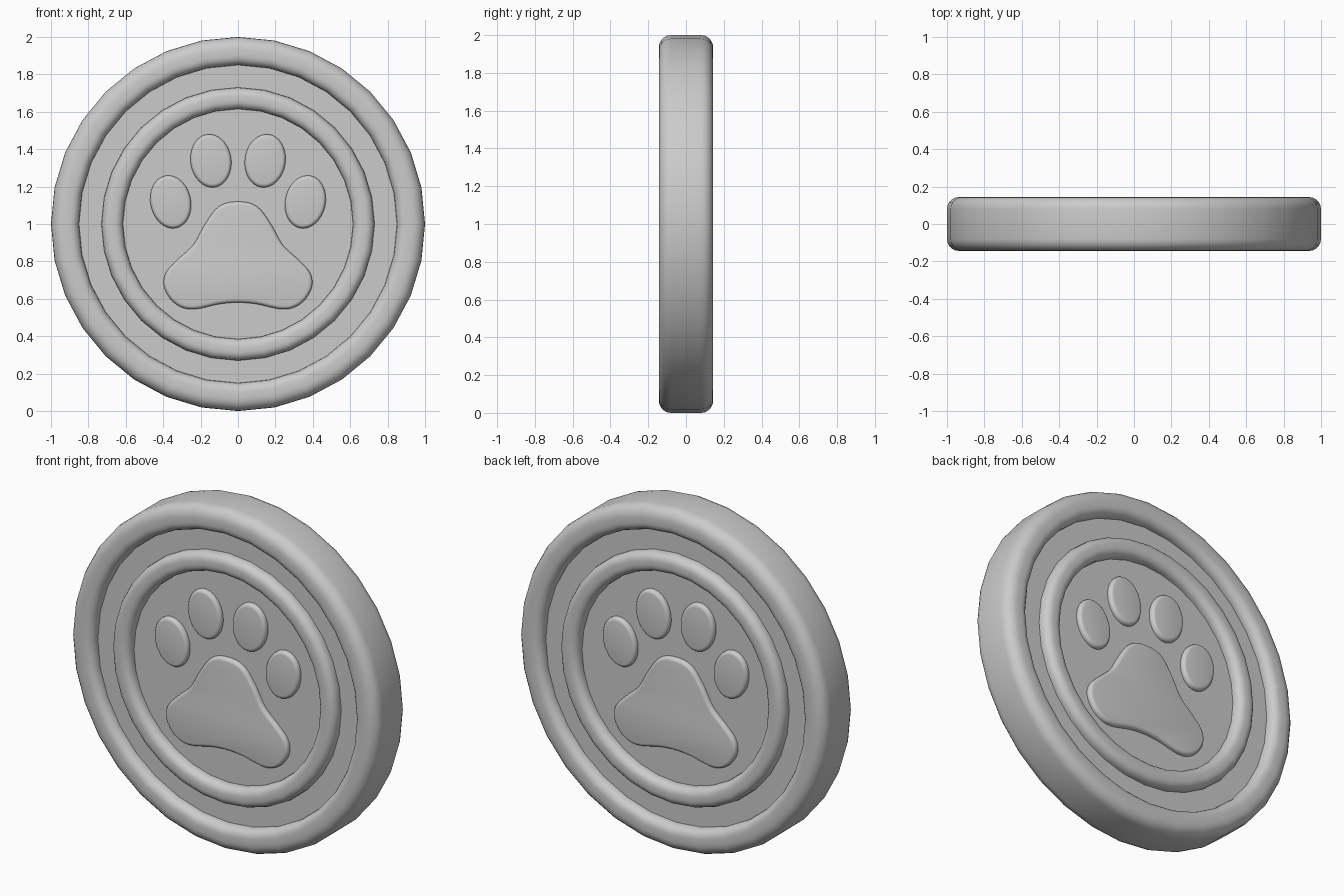
import bpy, bmesh
from math import sin, cos, pi, radians
from mathutils import Vector

if "Cube" in bpy.data.objects:
    bpy.data.objects.remove(bpy.data.objects["Cube"])

FLOOR, TOP, PAD_TOP, CZ = 0.085, 0.144, 0.113, 1.0


def finish(bm, name):
    bmesh.ops.recalc_face_normals(bm, faces=bm.faces[:])
    me = bpy.data.meshes.new(name)
    bm.to_mesh(me)
    bm.free()
    ob = bpy.data.objects.new(name, me)
    bpy.context.collection.objects.link(ob)
    bpy.ops.object.select_all(action='DESELECT')
    ob.select_set(True)
    bpy.context.view_layer.objects.active = ob
    bpy.ops.object.shade_smooth_by_angle(angle=radians(40))
    return ob


def arc(r, y, rad, a0, a1, n=5):
    return [(r + rad * cos(radians(a0 + (a1 - a0) * i / n)),
             y + rad * sin(radians(a0 + (a1 - a0) * i / n))) for i in range(n + 1)]


def bridge(bm, a, b):
    n = len(a)
    for i in range(n):
        bm.faces.new((a[i], a[(i + 1) % n], b[(i + 1) % n], b[i]))


# Coin: rounded rim, groove, raised inner ring and recessed centre, lathed about y
half = arc(0.935, TOP - 0.065, 0.065, 0, 90)
half += arc(0.90, TOP - 0.05, 0.05, 90, 180) + [(0.85, FLOOR), (0.73, FLOOR)]
half += arc(0.685, TOP - 0.045, 0.045, 0, 90) + arc(0.66, TOP - 0.045, 0.045, 90, 180)
half += [(0.615, FLOOR)]
profile = [(r, y) for r, y in reversed(half)] + [(r, -y) for r, y in half]
SEG = 32
bm = bmesh.new()
rings = [[bm.verts.new((r * sin(2 * pi * i / SEG), y, CZ + r * cos(2 * pi * i / SEG)))
          for i in range(SEG)] for r, y in profile]
for a, b in zip(rings, rings[1:]):
    bridge(bm, a, b)
bm.faces.new(rings[0])
bm.faces.new(rings[-1])
finish(bm, "coin_body")


# Raised pads with a rounded top edge, mirrored to the back of the coin
def pad(name, pts, mirror_x=False):
    n = len(pts)
    pts = [Vector(p) for p in pts]
    if sum(pts[i].cross(pts[(i + 1) % n]) for i in range(n)) < 0:
        pts.reverse()
    norms = []
    for i in range(n):
        t = (pts[(i + 1) % n] - pts[i - 1]).normalized()
        norms.append(Vector((-t.y, t.x)))
    bev = 0.02
    layers = [(0, FLOOR - 0.003)]
    layers += [(bev * (1 - cos(a)), PAD_TOP - bev + bev * sin(a))
               for a in (0, pi / 8, pi / 4, 3 * pi / 8, pi / 2)]
    bm = bmesh.new()
    loops = []
    for inset, y in layers:
        loops.append([bm.verts.new((p.x + m.x * inset, -y, p.y + m.y * inset))
                      for p, m in zip(pts, norms)])
    for a, b in zip(loops, loops[1:]):
        bridge(bm, a, b)
    cap = bm.faces.new(loops[-1])
    cap.normal_update()
    if cap.normal.y > 0:
        bmesh.ops.reverse_faces(bm, faces=bm.faces[:])
    ob = finish(bm, name)
    mod = ob.modifiers.new("both_sides", 'MIRROR')
    mod.use_axis = (mirror_x, True, False)
    mod.use_mirror_merge = False


def ellipse(cx, cz, a, b, tilt, n=32):
    t = radians(tilt)
    return [(cx + a * cos(u) * cos(t) - b * sin(u) * sin(t),
             cz + a * cos(u) * sin(t) + b * sin(u) * cos(t))
            for u in (2 * pi * i / n for i in range(n))]


def smooth_loop(p, steps=5):
    p = [Vector(q) for q in p]
    n, out = len(p), []
    for i in range(n):
        a, b, c, d = p[i - 1], p[i], p[(i + 1) % n], p[(i + 2) % n]
        for s in range(steps):
            t = s / steps
            out.append(0.5 * (2 * b + (c - a) * t + (2 * a - 5 * b + 4 * c - d) * t * t
                              + (3 * b - a - 3 * c + d) * t ** 3))
    return out


pad("outer_toes", ellipse(-0.36, 1.118, 0.108, 0.143, 12), True)
pad("inner_toes", ellipse(-0.145, 1.338, 0.109, 0.143, 8), True)

left = [(-0.07, 1.11), (-0.125, 1.073), (-0.182, 0.99), (-0.24, 0.888), (-0.326, 0.807),
        (-0.385, 0.74), (-0.396, 0.668), (-0.358, 0.595), (-0.295, 0.552), (-0.22, 0.546),
        (-0.10, 0.572)]
outline = [(0, 1.12)] + left + [(0, 0.58)] + [(-x, z) for x, z in reversed(left)]
pad("palm_pad", smooth_loop(outline))
